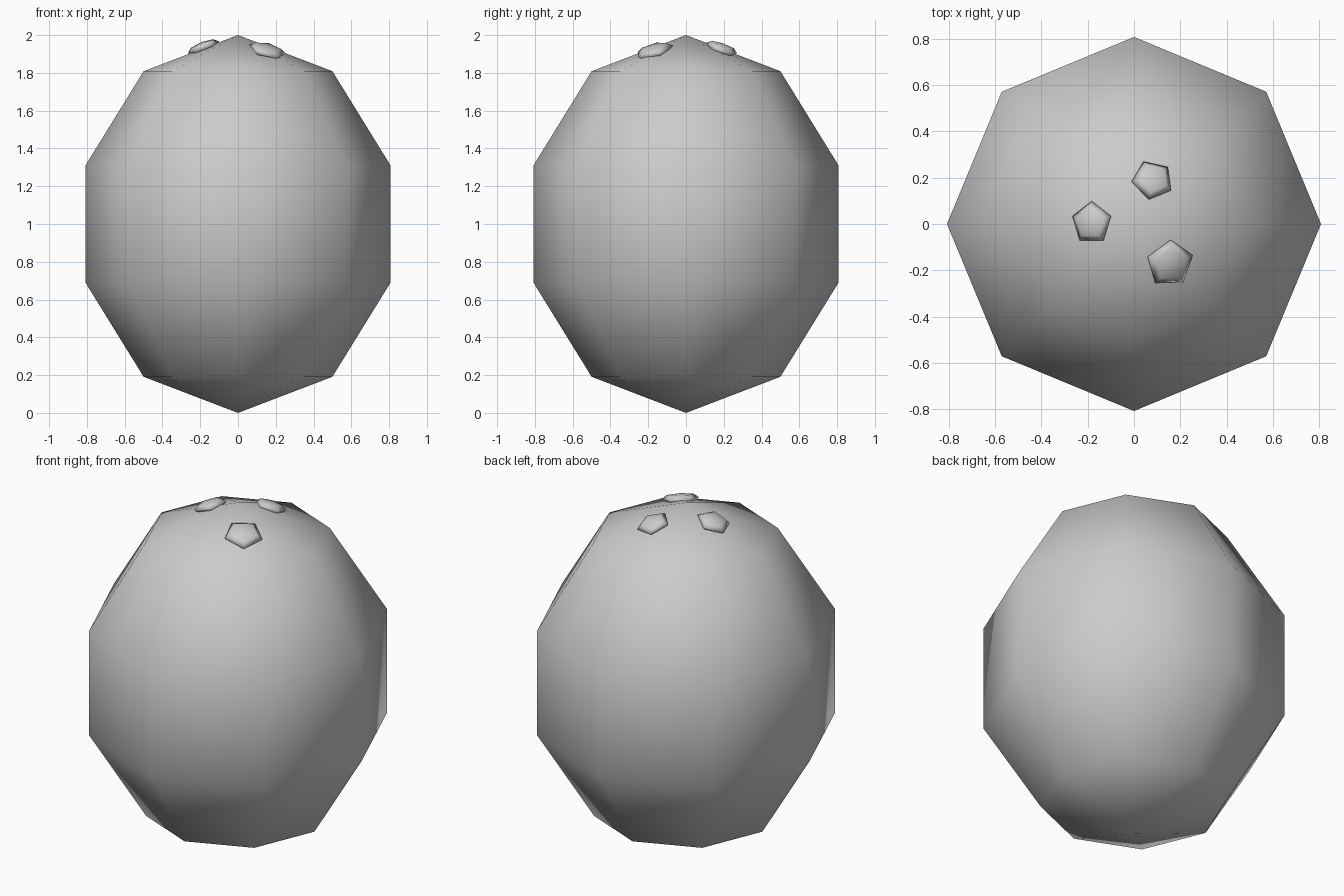
import bpy
from math import atan2, radians
from mathutils import Vector, Matrix

cube = bpy.data.objects.get("Cube")
if cube:
    bpy.data.objects.remove(cube, do_unlink=True)

grey = bpy.data.materials.new("plain grey")
grey.use_nodes = True
grey.diffuse_color = (0.6, 0.6, 0.6, 1)
grey.node_tree.nodes["Principled BSDF"].inputs["Base Color"].default_value = (0.6, 0.6, 0.6, 1)


def smooth_ball(name, segments, rings, matrix):
    """Low-poly smooth-shaded ball, shaped and placed by a matrix."""
    bpy.ops.mesh.primitive_uv_sphere_add(segments=segments, ring_count=rings, radius=1)
    ball = bpy.context.object
    ball.name = name
    ball.data.transform(matrix)
    ball.data.materials.append(grey)
    bpy.ops.object.shade_smooth()
    return ball


# Faceted egg-shaped shell
smooth_ball("shell", 8, 5,
            Matrix.Translation((0, 0, 1)) @ Matrix.Diagonal((0.85, 0.85, 1, 1)))

# Three flattened five-sided spots lying on the sloping crown
SLOPE = radians(21)
for name, x, y, radius, turn in (
    ("left_spot", 0.155, -0.17, 0.106, 0),
    ("right_spot", -0.183, 0.005, 0.094, 0),
    ("back_spot", 0.08, 0.19, 0.092, 24),
):
    out = Vector((x, y, 0))
    heading = atan2(y, x)
    axis = Vector((-y, x, 0)).normalized()
    place = Matrix.Translation((x, y, 2 - 0.385 * out.length + 0.006))
    tilt = Matrix.Rotation(SLOPE, 4, axis)
    spin = Matrix.Rotation(radians(turn), 4, "Z")
    smooth_ball(name, 5, 4, place @ tilt @ spin @ Matrix.Diagonal((radius, radius, 0.03, 1)))
